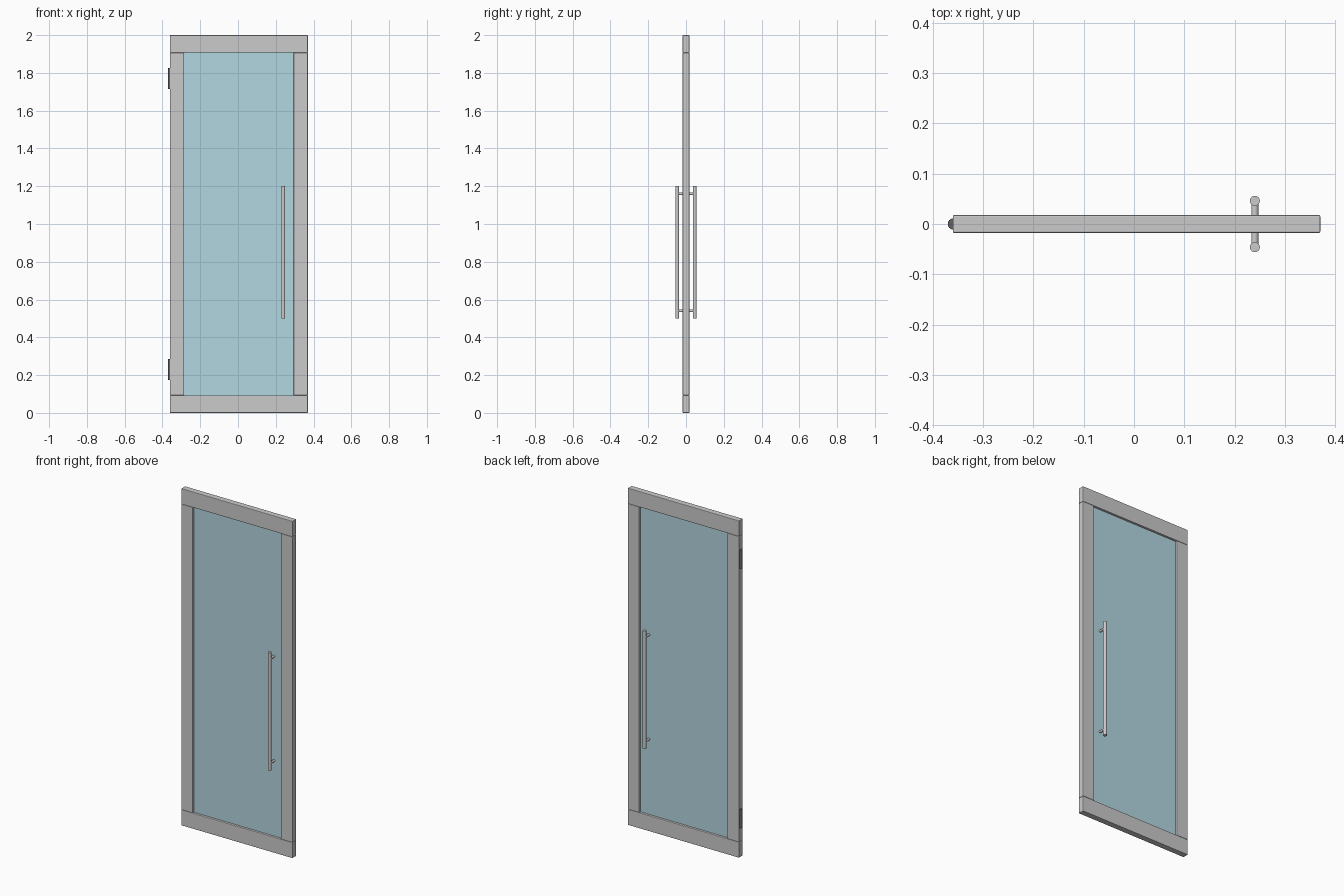
import bpy
import math

if "Cube" in bpy.data.objects:
    bpy.data.objects.remove(bpy.data.objects["Cube"])

LEFT, RIGHT = -0.36, 0.37      # door leaf edges
HEIGHT, RAIL, STILE, THICK = 2.0, 0.093, 0.075, 0.036
GLASS_T = 0.01
MID = (LEFT + RIGHT) / 2


def material(name, color):
    mat = bpy.data.materials.new(name)
    mat.diffuse_color = color
    mat.use_nodes = True
    mat.node_tree.nodes["Principled BSDF"].inputs["Base Color"].default_value = mat.diffuse_color
    return mat


def box(name, center, size, bevel=0.0, mat=None):
    bpy.ops.mesh.primitive_cube_add(size=1, location=center)
    ob = bpy.context.object
    ob.name = name
    ob.scale = size
    bpy.ops.object.transform_apply(location=False, rotation=False, scale=True)
    if bevel:
        mod = ob.modifiers.new("edge_bevel", 'BEVEL')
        mod.width = bevel
        mod.segments = 2
    if mat:
        ob.data.materials.append(mat)
    return ob


def rod(name, center, radius, length, along_y=False, mat=None):
    rot = (math.pi / 2, 0, 0) if along_y else (0, 0, 0)
    bpy.ops.mesh.primitive_cylinder_add(vertices=24, radius=radius, depth=length,
                                        location=center, rotation=rot)
    ob = bpy.context.object
    ob.name = name
    bpy.ops.object.shade_smooth_by_angle(angle=math.radians(35))
    if mat:
        ob.data.materials.append(mat)
    return ob


glass_mat = material("tinted_glass", (0.45, 0.68, 0.75, 1))
dark_mat = material("dark_metal", (0.12, 0.12, 0.13, 1))

# Frame: full-width rails with stiles fitted between them
for name, z in (("bottom_rail", RAIL / 2), ("top_rail", HEIGHT - RAIL / 2)):
    box(name, (MID, 0, z), (RIGHT - LEFT, THICK, RAIL), 0.003)
for name, x in (("hinge_stile", LEFT + STILE / 2), ("handle_stile", RIGHT - STILE / 2)):
    box(name, (x, 0, HEIGHT / 2), (STILE, THICK, HEIGHT - 2 * RAIL), 0.003)

# Glass panel, let slightly into the frame
box("glass_panel", (MID, 0, HEIGHT / 2),
    (RIGHT - LEFT - 2 * STILE + 0.02, GLASS_T, HEIGHT - 2 * RAIL + 0.02), mat=glass_mat)

# Pull handles on both faces, each with two standoffs
HX, HY = 0.24, 0.046
for side, s in (("front", -1), ("back", 1)):
    rod(f"{side}_handle_bar", (HX, s * HY, 0.85), 0.01, 0.7)
    for level, z in (("lower", 0.54), ("upper", 1.16)):
        rod(f"{side}_{level}_standoff", (HX, s * HY / 2, z), 0.007, HY, along_y=True)

# Hinge barrels on the left edge
for level, z in (("lower", 0.23), ("upper", 1.77)):
    rod(f"{level}_hinge", (LEFT + 0.001, 0, z), 0.011, 0.11, mat=dark_mat)
